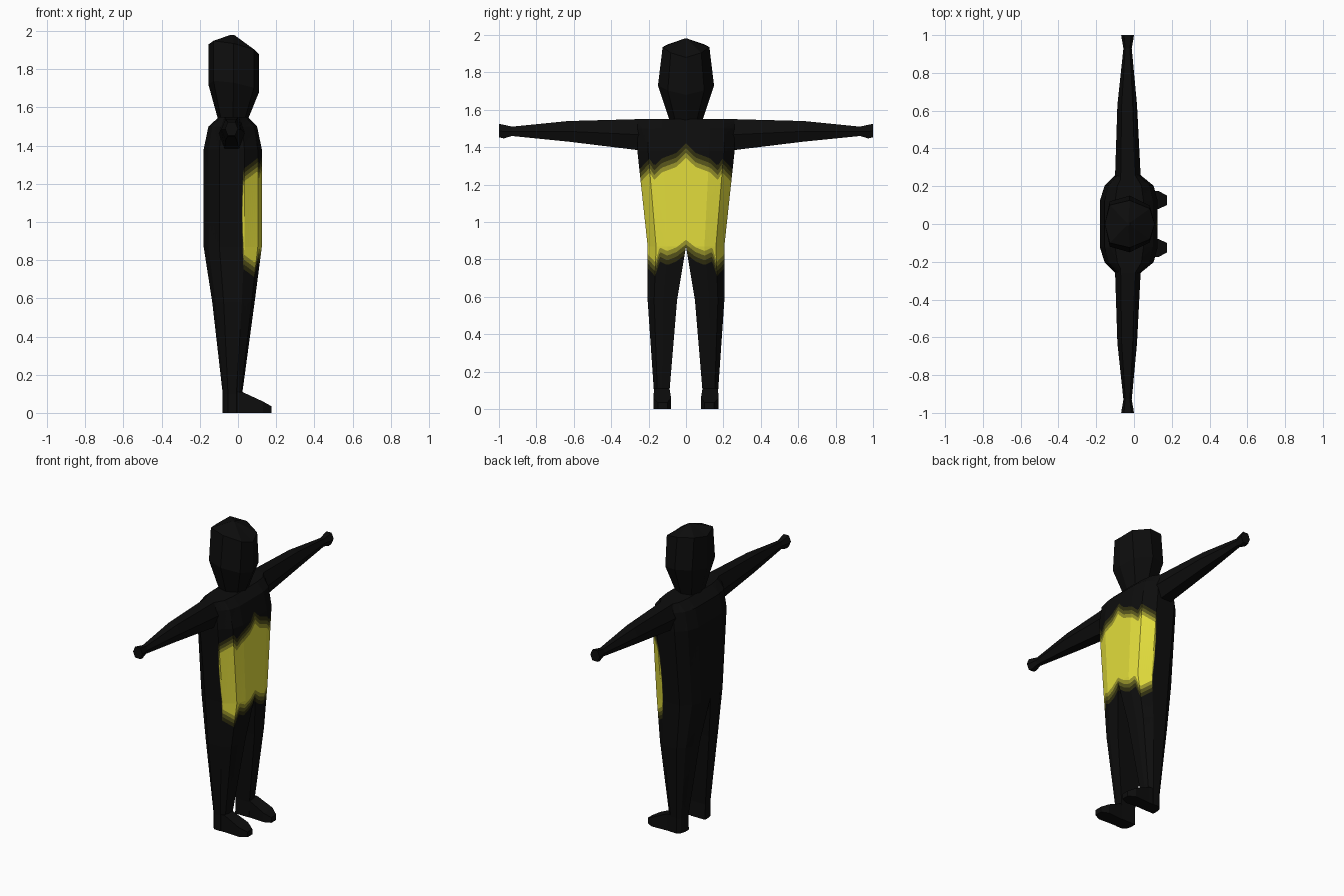
import bpy, bmesh

if "Cube" in bpy.data.objects:
    bpy.data.objects.remove(bpy.data.objects["Cube"])


def material(name, r, g, b):
    m = bpy.data.materials.new(name)
    m.use_nodes = True
    m.diffuse_color = (r, g, b, 1)
    m.node_tree.nodes["Principled BSDF"].inputs["Base Color"].default_value = (r, g, b, 1)
    return m


PALETTE = [material("black", .004, .004, .004),
           material("dark olive", .03, .028, .005),
           material("olive", .1, .095, .012),
           material("mustard", .32, .3, .025),
           material("yellow", .76, .72, .045)]
LEVELS = [0, .025, .05, .075]

# Outline of the belly patch as (distance from centre, height)
PATCH_TOP = [(0, 1.42), (.05, 1.37), (.13, 1.34), (.17, 1.3), (.195, 1.34), (.26, 1.27)]
PATCH_BOTTOM = [(0, .83), (.05, .79), (.1, .77), (.14, .79), (.165, .71), (.22, .77)]


def height_at(line, y):
    for (a, za), (b, zb) in zip(line, line[1:]):
        if y <= b:
            return za + (zb - za) * (y - a) / (b - a)
    return line[-1][1]


def patch_depth(p):
    """How far a point lies inside the belly patch."""
    y = abs(p.y)
    return min(height_at(PATCH_TOP, y) - p.z, p.z - height_at(PATCH_BOTTOM, y),
               (p.x - .018) * 30)


def paint_patch(bm):
    """Cut the faces along the patch bands and colour them by depth."""
    bmesh.ops.subdivide_edges(bm, edges=bm.edges[:], cuts=6, use_grid_fill=True)
    bmesh.ops.triangulate(bm, faces=bm.faces[:])
    depth = {v: patch_depth(v.co) for v in bm.verts}
    for level in LEVELS:
        fresh = set()
        for e in bm.edges[:]:
            a, b = e.verts
            da, db = depth[a] - level, depth[b] - level
            if da * db < 0:
                v = bmesh.utils.edge_split(e, a, da / (da - db))[1]
                depth[v] = level
                fresh.add(v)
        for f in bm.faces[:]:
            ends = [v for v in f.verts if v in fresh]
            if len(ends) == 2:
                bmesh.utils.face_split(f, ends[0], ends[1])
    for f in bm.faces:
        mean = sum(depth[v] for v in f.verts) / len(f.verts)
        f.material_index = sum(mean > level for level in LEVELS)


def loft(name, rings, start_cap=True, end_cap=True, patch=False):
    bm = bmesh.new()
    loops = [[bm.verts.new(p) for p in ring] for ring in rings]
    n = len(loops[0])
    for low, high in zip(loops, loops[1:]):
        for i in range(n):
            j = (i + 1) % n
            bm.faces.new((low[i], low[j], high[j], high[i]))
    if start_cap:
        bm.faces.new(loops[0][::-1])
    if end_cap:
        bm.faces.new(loops[-1])
    bmesh.ops.recalc_face_normals(bm, faces=bm.faces[:])
    if patch:
        paint_patch(bm)
    mesh = bpy.data.meshes.new(name)
    bm.to_mesh(mesh)
    bm.free()
    for m in PALETTE if patch else PALETTE[:1]:
        mesh.materials.append(m)
    obj = bpy.data.objects.new(name, mesh)
    bpy.context.collection.objects.link(obj)
    return obj


# Unit cross-sections: half a torso, a whole torso, a head and an arm
HALF = [(1, 0), (1, .48), (.93, .78), (.7, 1), (.27, 1), (.08, .78), (0, .48), (0, 0)]
FULL = HALF + [(u, -v) for u, v in HALF[-2:0:-1]]
SIDE = [(1, 0), (.9, .65), (.5, 1), (.1, .8), (0, 0)]
HEAD = SIDE + [(u, -v) for u, v in SIDE[-2:0:-1]]
ARM = [(0, .5), (.22, 1), (.78, 1), (1, .5), (.78, 0), (.22, 0)]

# Torso, rising from hips to shoulders
torso = [(.87, -.18, .125, .205), (1.38, -.18, .125, .26),
         (1.5, -.155, .1, .26), (1.55, -.1, .05, .26)]
loft("torso", [[(a + u * (b - a), v * w, z) for u, v in FULL] for z, a, b, w in torso],
     start_cap=False, patch=True)

# Head, with a crown that slopes down towards the face
head = [(1.52, 1.52, -.1, .045, .08), (1.72, 1.68, -.155, .11, .15),
        (1.93, 1.88, -.155, .11, .125), (1.98, 1.975, -.04, -.02, .01)]
loft("head", [[(a + u * (b - a), v * w, back + u * (front - back) + abs(v) * min(w, .03))
               if w > .1 else (a + u * (b - a), v * w, back) for u, v in HEAD]
              for back, front, a, b, w in head])

# Limbs, one of each per side
leg = [(.87, -.18, .125, 0, .205), (.58, -.135, .087, .048, .205),
       (.1, -.08, .022, .088, .172), (0, -.08, .022, .085, .172)]
foot = [(-.03, .09, .17, .11), (.022, .088, .17, .11), (.13, .08, .175, .06), (.175, .1, .15, .035)]
arm = [(.22, -.1, .035, 1.375, 1.55), (.26, -.1, .035, 1.385, 1.55),
       (.63, -.088, .016, 1.43, 1.54), (.93, -.056, -.012, 1.46, 1.51),
       (.975, -.064, -.004, 1.447, 1.52), (1, -.068, 0, 1.453, 1.525)]
for side, s in (("front", -1), ("back", 1)):
    loft(side + "_leg", [[(a + u * (b - a), s * (c + v * (d - c)), z) for u, v in HALF]
                         for z, a, b, c, d in leg], start_cap=False, patch=True)
    loft(side + "_foot", [[(x, s * c, 0), (x, s * d, 0), (x, s * d, h), (x, s * c, h)]
                          for x, c, d, h in foot])
    loft(side + "_arm", [[(a + u * (b - a), s * y, c + v * (d - c)) for u, v in ARM]
                         for y, a, b, c, d in arm])
